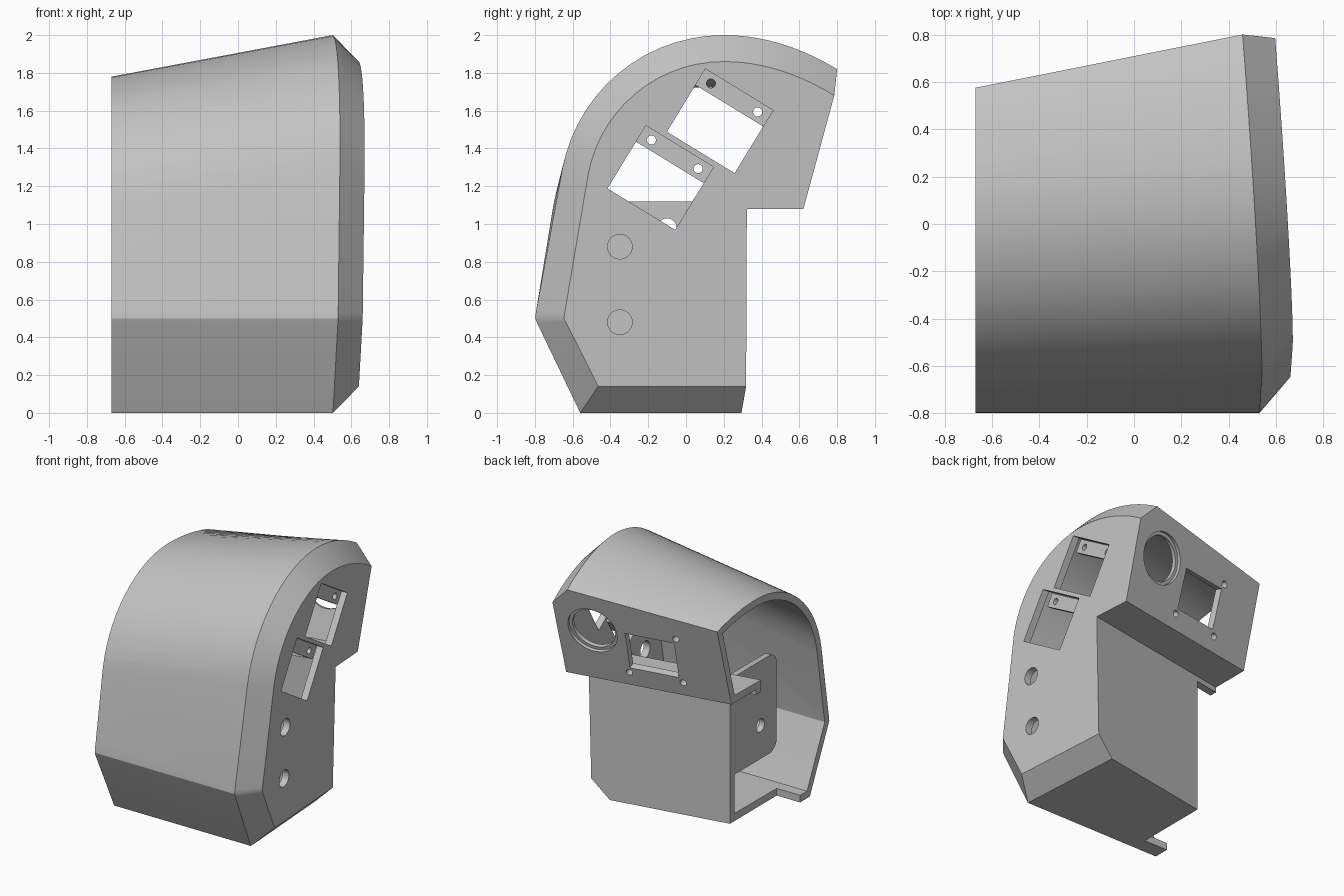
import bpy, bmesh, math
from mathutils import Vector, Matrix

if "Cube" in bpy.data.objects:
    bpy.data.objects.remove(bpy.data.objects["Cube"])

grey = bpy.data.materials.new("light grey plastic")
grey.diffuse_color = (0.55, 0.55, 0.55, 1)
grey.use_nodes = True
grey.node_tree.nodes["Principled BSDF"].inputs["Base Color"].default_value = grey.diffuse_color

LEFT = -0.67      # open end of the housing
WALL = 0.055      # wall thickness


def side_x(y, z):           # tilted right face
    return 0.607 - 0.064 * y + 0.0234 * z


def panel_y(x, z):          # slanted rear panel
    return 0.221 + 0.275 * z + 0.175 * x


def back_y(x):              # lower rear wall
    return 0.215 + 0.175 * x


def make(name, bm):
    bmesh.ops.recalc_face_normals(bm, faces=bm.faces)
    me = bpy.data.meshes.new(name)
    bm.to_mesh(me)
    bm.free()
    ob = bpy.data.objects.new(name, me)
    bpy.context.collection.objects.link(ob)
    me.materials.append(grey)
    return ob


def apply_mod(ob, mod):
    bpy.context.view_layer.objects.active = ob
    bpy.ops.object.modifier_apply(modifier=mod.name)


def cut(ob, cutter):
    m = ob.modifiers.new("cut", 'BOOLEAN')
    m.operation, m.solver, m.object = 'DIFFERENCE', 'EXACT', cutter
    apply_mod(ob, m)
    bpy.data.objects.remove(cutter)


def frame(origin, xa, za):
    xa, za = Vector(xa).normalized(), Vector(za).normalized()
    ya = za.cross(xa)
    m = Matrix((xa, ya, za)).transposed().to_4x4()
    m.translation = origin
    return m


def block(name, size, mat):
    bm = bmesh.new()
    bmesh.ops.create_cube(bm, size=1, matrix=mat @ Matrix.Diagonal((*size, 1)))
    return make(name, bm)


def rod(name, r, depth, mat, n=32):
    bm = bmesh.new()
    bmesh.ops.create_cone(bm, cap_ends=True, segments=n, radius1=r, radius2=r,
                          depth=depth, matrix=mat)
    return make(name, bm)


def outline(front, centre, r, start, end, z0, x_of):
    """Side profile: front edge, big arc, flatter crown, rear panel, rear wall."""
    cy, cz = centre
    pts = list(front)
    for i in range(15):
        a = math.radians(start + (90 - start) * i / 14)
        pts.append((cy + r * math.cos(a), cz + r * math.sin(a)))
    top = cz + r
    for i in range(1, 11):
        t = i / 10
        pts.append((cy + (end[0] - cy) * t, top + (end[1] - top) * t * t))
    ring = [Vector((x_of(y, z), y, z)) for y, z in pts]
    for z, fn in ((1.08, lambda x: panel_y(x, 1.08)), (1.08, back_y), (z0, back_y)):
        x = x_of(0.4, z)
        for _ in range(6):
            x = x_of(fn(x), z)
        ring.append(Vector((x, fn(x), z)))
    return ring


# housing shell: open end, large section, bevelled right face
ring_l = outline([(-.56, 0), (-.788, .475), (-.798, .5), (-.795, .53)],
                 (.10, .967), .813, 170.5, (.575, 1.71), 0, lambda y, z: LEFT)
ring_r = outline([(-.56, 0), (-.788, .475), (-.798, .5), (-.795, .53)],
                 (.20, 1.13), .87, 169.5, (.80, 1.82), 0,
                 lambda y, z: side_x(y, z) - 0.14)
ring_i = outline([(-.465, .14), (-.638, .485), (-.646, .5), (-.642, .53)],
                 (.20, 1.13), .73, 169.5, (.785, 1.68), .14, side_x)
ring_l = [a + (a - b) * (0.1 / (b.x - a.x)) for a, b in zip(ring_l, ring_r)]
bm = bmesh.new()
rings = [[bm.verts.new(p) for p in ring] for ring in (ring_l, ring_r, ring_i)]
n = len(ring_l)
for a, b in zip(rings, rings[1:]):
    for i in range(n):
        j = (i + 1) % n
        bm.faces.new((a[i], a[j], b[j], b[i]))
bm.faces.new(rings[2])
shell = make("housing_shell", bm)
if max(shell.data.polygons, key=lambda p: len(p.vertices)).normal.x < 0:
    shell.data.flip_normals()
m = shell.modifiers.new("thickness", 'SOLIDIFY')
m.thickness, m.offset, m.use_even_offset = WALL, -1, True
apply_mod(shell, m)

# trim the open end, then clear the rear lower corner
axes = ((1, 0, 0), (0, 0, 1))
cut(shell, block("trim", (1, 4, 5), frame((LEFT - .5, 0, 1), *axes)))
cut(shell, block("corner_notch", (.4, 1.04, 1.4), frame((-.67, .08, .34), *axes)))

# two slanted switch windows with recessed screw flanges
along, across, out = Vector((0, .853, -.522)), Vector((0, .522, .853)), Vector((1, 0, 0))
for y, z in ((.18, 1.545), (-.135, 1.245)):
    mid = Vector((.62, y, z))
    cut(shell, block("window", (.42, .39, .4), frame(mid, along, out)))
    strip = mid + across * .145 - out * .075
    flange = block("window_flange", (.44, .1, .04), frame(strip, along, out))
    for s in (-1, 1):
        cut(flange, rod("screw", .024, .3, frame(strip + along * s * .145, along, out), 20))

# round button holes
for z in (.48, .88):
    cut(shell, rod("button_hole", .065, .4, frame((.62, -.35, z), along, out)))

# rear panel openings: round port with a stepped rim, square port, screw holes
norm = Vector((-.175, 1, -.275)).normalized()
level = (1, .175, 0)


def on_panel(x, z, shift=0):
    return frame(Vector((x, panel_y(x, z), z)) + norm * shift, level, norm)


cut(shell, rod("round_port", .165, .3, on_panel(.32, 1.5), 48))
cut(shell, rod("round_rim", .19, .06, on_panel(.32, 1.5, .005), 48))
cut(shell, block("square_port", (.38, .31, .3), on_panel(-.115, 1.38)))
for x, z in ((-.33, 1.57), (-.32, 1.19), (.09, 1.19)):
    cut(shell, rod("panel_screw", .025, .3, on_panel(x, z), 20))

# inner mounting plate with rounded free corners
y0, y1, z0, z1, r = .12, -.44, .36, 1.12, .09
prof = [(y0, z0), (y0, z1)]
for cz, a0 in ((z1 - r, 90), (z0 + r, 180)):
    for i in range(9):
        a = math.radians(a0 + 90 * i / 8)
        prof.append((y1 + r + r * math.cos(a), cz + r * math.sin(a)))
bm = bmesh.new()
face = bm.faces.new([bm.verts.new((-.47, y, z)) for y, z in prof])
ext = bmesh.ops.extrude_face_region(bm, geom=[face])
bmesh.ops.translate(bm, vec=(.045, 0, 0),
                    verts=[v for v in ext["geom"] if isinstance(v, bmesh.types.BMVert)])
plate = make("mounting_plate", bm)
for y, z in ((-.1, .98), (-.24, .62)):
    cut(plate, rod("plate_hole", .05, .3, frame((-.45, y, z), along, out), 24))

# smooth curves, crisp edges
for ob in bpy.context.collection.objects:
    ob.select_set(True)
    bpy.context.view_layer.objects.active = ob
bpy.ops.object.shade_smooth_by_angle(angle=math.radians(25))
